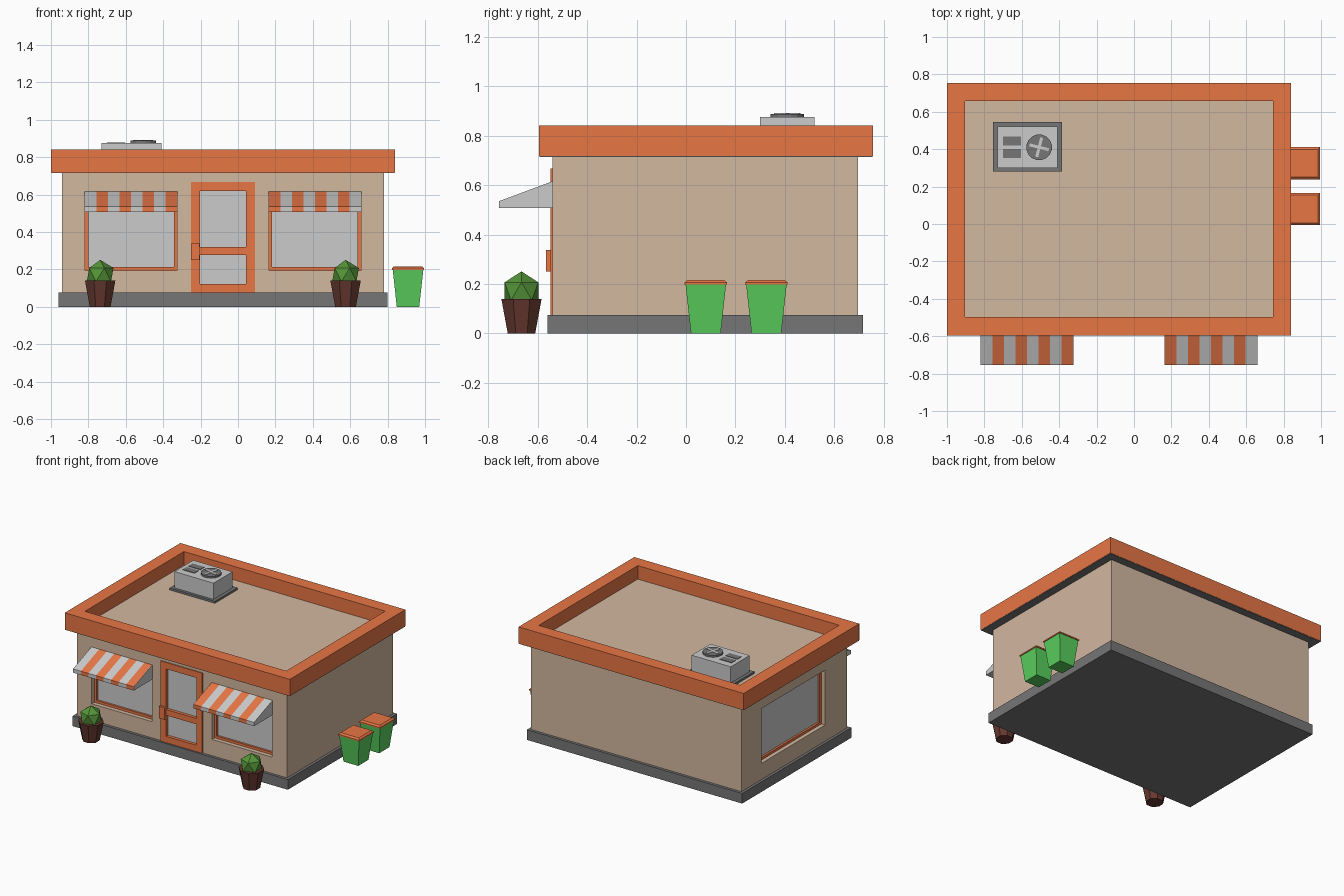
import bpy, bmesh
from math import pi
from mathutils import Matrix

if "Cube" in bpy.data.objects:
    bpy.data.objects.remove(bpy.data.objects["Cube"])


def mat(name, r, g, b):
    m = bpy.data.materials.new(name)
    m.diffuse_color = (r, g, b, 1)
    m.use_nodes = True
    m.node_tree.nodes["Principled BSDF"].inputs["Base Color"].default_value = m.diffuse_color
    return m


ORANGE = mat("orange", 0.80, 0.18, 0.06)
TAN = mat("tan", 0.65, 0.48, 0.35)
DARK = mat("dark_grey", 0.18, 0.18, 0.18)
GREY = mat("light_grey", 0.52, 0.52, 0.52)
GREEN = mat("bin_green", 0.10, 0.62, 0.11)
LEAF = mat("leaf", 0.09, 0.30, 0.04)
CLAY = mat("clay", 0.13, 0.04, 0.028)
MID = -0.08  # the building's own centre line


def finish(name, bm, *mats):
    bmesh.ops.recalc_face_normals(bm, faces=bm.faces[:])
    me = bpy.data.meshes.new(name)
    bm.to_mesh(me)
    bm.free()
    ob = bpy.data.objects.new(name, me)
    bpy.context.collection.objects.link(ob)
    for m in mats:
        me.materials.append(m)
    return ob


def loft(name, rings, *mats):
    """Closed rings joined by quads, capped at both ends."""
    bm = bmesh.new()
    vs = [[bm.verts.new(p) for p in r] for r in rings]
    n = len(vs[0])
    for k, (a, b) in enumerate(zip(vs, vs[1:])):
        for i in range(n):
            f = bm.faces.new((a[i], a[(i + 1) % n], b[(i + 1) % n], b[i]))
            f.material_index = k % len(mats)
    bm.faces.new(vs[0])
    bm.faces.new(vs[-1])
    return finish(name, bm, *mats)


def rect(x0, x1, y0, y1, z):
    return [(x0, y0, z), (x1, y0, z), (x1, y1, z), (x0, y1, z)]


def box(name, x0, x1, y0, y1, z0, z1, m):
    return loft(name, [rect(x0, x1, y0, y1, z0), rect(x0, x1, y0, y1, z1)], m)


def frame(name, u0, u1, v0, v1, w, d0, d1, m, place):
    """Rectangular frame of width w; place maps (u, v, depth) to a point."""
    bm = bmesh.new()
    loops = []
    for i, d in ((0, d0), (0, d1), (w, d1), (w, d0)):
        loops.append([bm.verts.new(place(u, v, d)) for u, v, _ in
                      rect(u0 + i, u1 - i, v0 + i, v1 - i, 0)])
    for a, b in zip(loops, loops[1:] + loops[:1]):
        for i in range(4):
            j = (i + 1) % 4
            bm.faces.new((a[i], a[j], b[j], b[i]))
    return finish(name, bm, m)


def cone(name, x, y, z0, z1, r0, r1, sides, m):
    bm = bmesh.new()
    at = Matrix.Translation((x, y, (z0 + z1) / 2)) @ Matrix.Rotation(pi / sides, 4, 'Z')
    bmesh.ops.create_cone(bm, cap_ends=True, segments=sides, radius1=r0,
                          radius2=r1, depth=z1 - z0, matrix=at)
    return finish(name, bm, m)


def flat(u, v, d):
    return (u, v, d)


def front(u, v, d):
    return (u, d, v)


def side(u, v, d):
    return (d, u, v)


# Base, walls and roof
box("base", -0.96, 0.80, -0.56, 0.715, 0, 0.075, DARK)
walls = box("walls", -0.94, 0.78, -0.54, 0.695, 0.07, 0.74, TAN)
frame("roof_rim", -1.0, 0.84, -0.595, 0.755, 0.097, 0.718, 0.84, ORANGE, flat)
frame("roof_soffit", -0.998, 0.838, -0.593, 0.753, 0.09, 0.714, 0.72, DARK, flat)


def cut(name, *dims):
    cutter = box(name, *dims, TAN)
    cutter.hide_render = True
    cutter.hide_set(True)
    mod = walls.modifiers.new(name, 'BOOLEAN')
    mod.operation = 'DIFFERENCE'
    mod.solver = 'EXACT'
    mod.object = cutter


# Front windows with striped awnings, mirrored about the centre line
for s, label in ((-1, "left"), (1, "right")):
    x0, x1 = sorted((MID + s * 0.245, MID + s * 0.738))
    cut("cutter_window_" + label, x0, x1, -0.60, -0.485, 0.195, 0.60)
    frame("window_frame_" + label, x0, x1, 0.195, 0.60, 0.018, -0.51, -0.48, ORANGE, front)
    box("window_glass_" + label, x0 + 0.01, x1 - 0.01, -0.495, -0.48, 0.205, 0.59, GREY)
    profile = [(-0.535, 0.617), (-0.755, 0.535), (-0.755, 0.507), (-0.535, 0.507)]
    outer, inner = MID + s * 0.738, MID + s * 0.245
    rings = [[(outer + (inner - outer) * k / 8, y, z) for y, z in profile] for k in range(9)]
    loft("awning_" + label, rings, GREY, ORANGE)
    end = x1 if s > 0 else x0
    for e, n in ((x0, "a"), (x1, "b")):
        loft(f"awning_end_{label}_{n}",
             [[(e + d, y, z) for y, z in profile] for d in (-0.002, 0.002)], GREY)

# Side window on the left wall
cut("cutter_window_side", -1.0, -0.885, -0.28, 0.46, 0.195, 0.60)
frame("window_frame_side", -0.28, 0.46, 0.195, 0.60, 0.018, -0.91, -0.88, ORANGE, side)
box("window_glass_side", -0.895, -0.88, -0.27, 0.45, 0.205, 0.59, GREY)

# Door with two panes
cut("cutter_door", -0.24, 0.08, -0.60, -0.51, 0.085, 0.655)
frame("door_frame", -0.25, 0.09, 0.075, 0.667, 0.047, -0.548, -0.505, ORANGE, front)
box("door_rail", -0.21, 0.05, -0.548, -0.505, 0.277, 0.32, ORANGE)
box("door_glass", -0.22, 0.06, -0.525, -0.505, 0.10, 0.64, GREY)
box("door_handle", -0.25, -0.205, -0.565, -0.545, 0.25, 0.338, ORANGE)

# Rooftop air conditioner
box("cooler_base", -0.755, -0.385, 0.28, 0.545, 0.735, 0.755, DARK)
box("cooler_body", -0.73, -0.41, 0.30, 0.52, 0.75, 0.875, GREY)
for i in range(2):
    y = 0.353 + 0.068 * i
    box(f"cooler_vent_{i}", -0.70, -0.603, y, y + 0.047, 0.87, 0.879, DARK)
cone("cooler_fan", -0.507, 0.41, 0.87, 0.888, 0.069, 0.069, 16, DARK)
for i in range(2):
    blade = box(f"cooler_blade_{i}", -0.053, 0.053, -0.008, 0.008, 0.88, 0.891, GREY)
    blade.location = (-0.507, 0.41, 0)
    blade.rotation_euler.z = -0.25 + i * pi / 2

# Potted plants beside the windows
for x, label in ((-0.737, "left"), (0.575, "right")):
    cone("pot_" + label, x, -0.665, 0, 0.14, 0.06, 0.088, 8, CLAY)
    bm = bmesh.new()
    bmesh.ops.create_icosphere(bm, subdivisions=1, radius=0.08,
                               matrix=Matrix.Translation((x, -0.665, 0.171)))
    finish("plant_" + label, bm, LEAF)

# Tapered bins with lids
for i, y in enumerate((0.08, 0.325)):
    def square(r, z):
        return rect(0.909 - r, 0.909 + r, y - r, y + r, z)
    loft(f"bin_{i}", [square(0.06, 0), square(0.082, 0.2)], GREEN)
    loft(f"bin_lid_{i}", [square(0.086, 0.197), square(0.086, 0.206), square(0.074, 0.216)], ORANGE)
